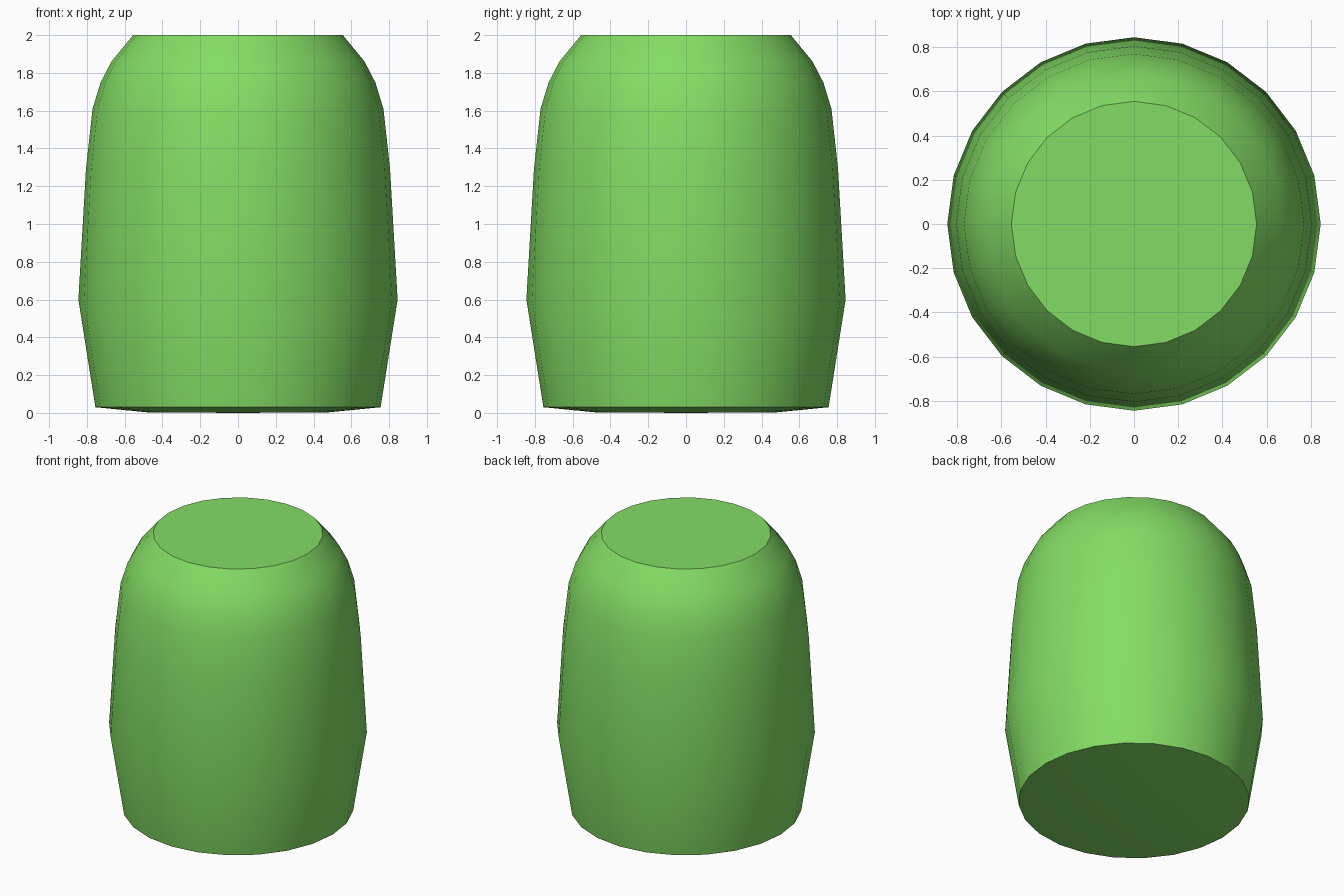
import bpy, bmesh, math

if "Cube" in bpy.data.objects:
    bpy.data.objects.remove(bpy.data.objects["Cube"])

# Body silhouette as (radius, height), from the underside to the top rim
PROFILE = [(0.48, 0.003), (0.755, 0.03), (0.845, 0.60), (0.805, 1.29),
           (0.77, 1.61), (0.727, 1.75), (0.67, 1.86), (0.555, 2.0)]
SIDES = 24

bm = bmesh.new()

# Rings of the turned body
rings = [[bm.verts.new((r * math.cos(2 * math.pi * i / SIDES),
                        r * math.sin(2 * math.pi * i / SIDES), z))
          for i in range(SIDES)] for r, z in PROFILE]
for low, high in zip(rings, rings[1:]):
    for i in range(SIDES):
        j = (i + 1) % SIDES
        bm.faces.new((low[i], low[j], high[j], high[i]))

# Flat top and very slightly domed underside
bm.faces.new(rings[-1])
centre = bm.verts.new((0, 0, 0))
for i in range(SIDES):
    bm.faces.new((rings[0][(i + 1) % SIDES], rings[0][i], centre))
bmesh.ops.recalc_face_normals(bm, faces=bm.faces)

mesh = bpy.data.meshes.new("barrel_body")
bm.to_mesh(mesh)
bm.free()
body = bpy.data.objects.new("barrel_body", mesh)
bpy.context.collection.objects.link(body)

# Smooth sides with crisp top and bottom rims
bpy.context.view_layer.objects.active = body
body.select_set(True)
bpy.ops.object.shade_smooth_by_angle(angle=math.radians(40))

# Green finish
green = bpy.data.materials.new("green")
green.diffuse_color = (0.23, 0.72, 0.13, 1)
green.use_nodes = True
green.node_tree.nodes["Principled BSDF"].inputs["Base Color"].default_value = green.diffuse_color
mesh.materials.append(green)
